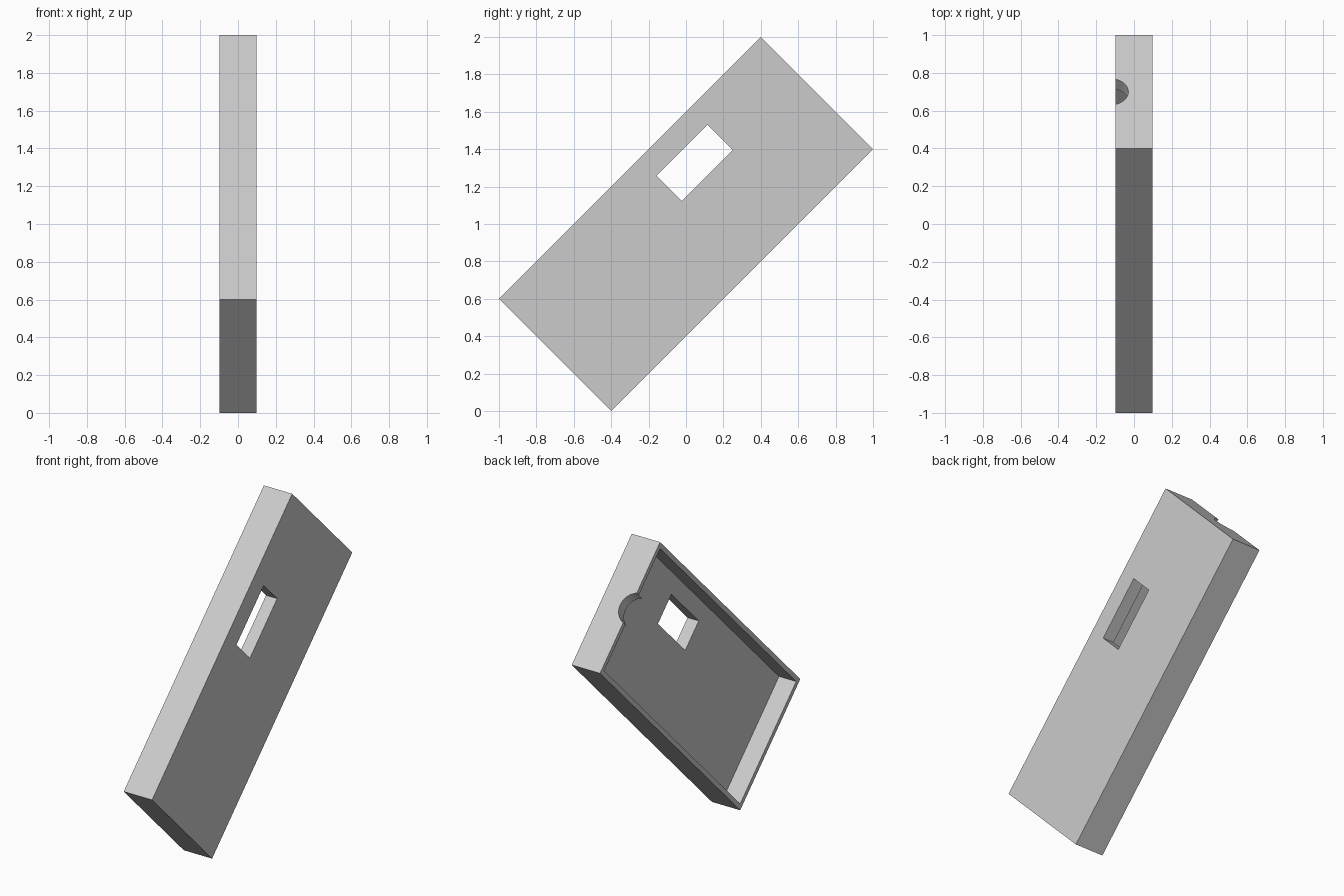
import bpy, bmesh
from math import acos, cos, sin, pi
from mathutils import Matrix

old = bpy.data.objects.get("Cube")
if old:
    bpy.data.objects.remove(old, do_unlink=True)

# Sizes in the tray's own frame: x depth, y length, z width
HALF_D, HALF_L, HALF_W = 0.099, 0.99, 0.4243
WALL, FLOOR = 0.029, 0.078
NOTCH_X, NOTCH_R, NOTCH_LEN = -0.13, 0.1, 0.075
TILT = Matrix.Translation((0, 0, 1)) @ Matrix.Rotation(pi / 4, 4, 'X')

grey = bpy.data.materials.new("light_grey")
grey.use_nodes = True
colour = (0.6, 0.6, 0.6, 1)
grey.diffuse_color = colour
grey.node_tree.nodes["Principled BSDF"].inputs["Base Color"].default_value = colour


def make_object(name, bm):
    mesh = bpy.data.meshes.new(name)
    bm.to_mesh(mesh)
    bm.free()
    mesh.materials.append(grey)
    obj = bpy.data.objects.new(name, mesh)
    bpy.context.collection.objects.link(obj)
    return obj


def box(name, low, high):
    size = [b - a for a, b in zip(low, high)]
    mid = [(a + b) / 2 for a, b in zip(low, high)]
    bm = bmesh.new()
    bmesh.ops.create_cube(bm, size=1, matrix=Matrix.Translation(mid) @ Matrix.Diagonal((*size, 1)))
    return make_object(name, bm)


def cut(target, cutter):
    cutter.hide_render = True
    mod = target.modifiers.new("cut", 'BOOLEAN')
    mod.operation, mod.solver, mod.object = 'DIFFERENCE', 'EXACT', cutter
    bpy.context.view_layer.objects.active = target
    bpy.ops.object.modifier_apply(modifier=mod.name)
    bpy.data.objects.remove(cutter, do_unlink=True)


# Open tray with a thin rim and a thick floor
tray = box("case_tray", (-HALF_D, -HALF_L, -HALF_W), (HALF_D, HALF_L, HALF_W))
cut(tray, box("cavity_cutter", (-0.3, WALL - HALF_L, WALL - HALF_W),
              (HALF_D - FLOOR, HALF_L - WALL, HALF_W - WALL)))

# Rectangular window through the floor
cut(tray, box("window_cutter", (-0.3, 0.071, 0.1025), (0.3, 0.456, 0.293)))

# Round notch in the upper end wall
bm = bmesh.new()
bmesh.ops.create_cone(bm, cap_ends=True, segments=48, radius1=NOTCH_R, radius2=NOTCH_R, depth=0.2,
                      matrix=Matrix.Translation((NOTCH_X, HALF_L, 0)) @ Matrix.Rotation(pi / 2, 4, 'X'))
cut(tray, make_object("notch_cutter", bm))

# Thin sleeve continuing the notch into the cavity
bm = bmesh.new()
reach = acos((-HALF_D - NOTCH_X) / NOTCH_R)
steps = 20
rows = []
for i in range(steps + 1):
    a = reach * (2 * i / steps - 1)
    rows.append([bm.verts.new((NOTCH_X + NOTCH_R * cos(a), y, NOTCH_R * sin(a)))
                 for y in (HALF_L - NOTCH_LEN, HALF_L - WALL)])
for p, q in zip(rows, rows[1:]):
    bm.faces.new((p[0], p[1], q[1], q[0]))
sleeve = make_object("notch_sleeve", bm)

# Tilt the parts and smooth the round surfaces
bpy.ops.object.select_all(action='DESELECT')
for obj in (tray, sleeve):
    obj.matrix_world = TILT
    obj.select_set(True)
bpy.context.view_layer.objects.active = tray
bpy.ops.object.shade_smooth_by_angle(angle=pi / 6)
